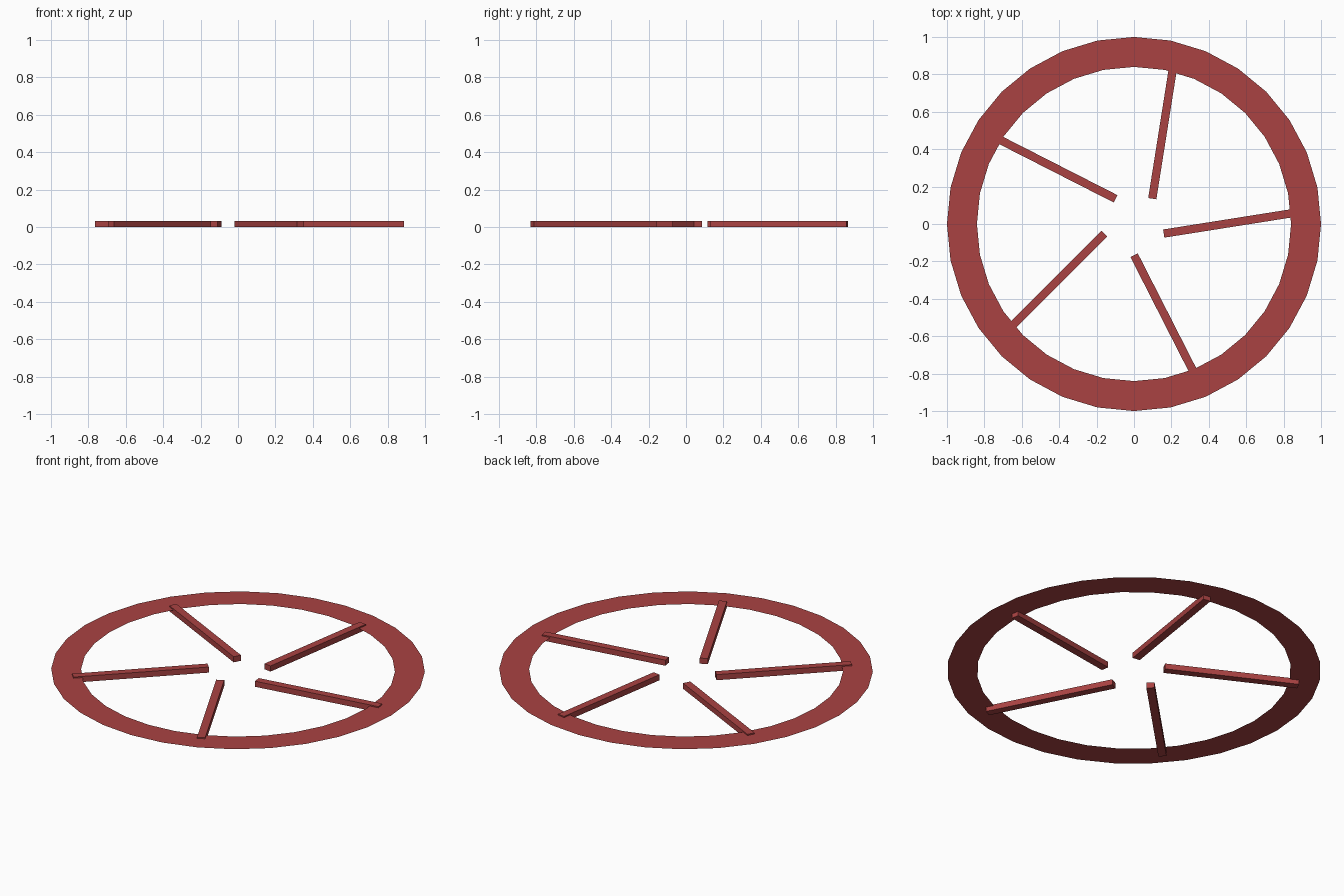
import bpy, bmesh
from math import cos, sin, radians, pi
from mathutils import Matrix

if "Cube" in bpy.data.objects:
    bpy.data.objects.remove(bpy.data.objects["Cube"])

red = bpy.data.materials.new("red")
red.diffuse_color = (0.40, 0.055, 0.055, 1)
red.use_nodes = True
red.node_tree.nodes["Principled BSDF"].inputs["Base Color"].default_value = red.diffuse_color


def add_object(name, bm):
    mesh = bpy.data.meshes.new(name)
    bm.to_mesh(mesh)
    bm.free()
    mesh.materials.append(red)
    obj = bpy.data.objects.new(name, mesh)
    bpy.context.collection.objects.link(obj)


# Flat ring: a thin sheet with 32 sides
SIDES, INNER, RING_Z = 32, 0.84, 0.026
bm = bmesh.new()
loops = [[bm.verts.new((r * cos(2 * pi * i / SIDES), r * sin(2 * pi * i / SIDES), RING_Z))
          for i in range(SIDES)] for r in (INNER, 1.0)]
for i in range(SIDES):
    j = (i + 1) % SIDES
    bm.faces.new((loops[0][i], loops[1][i], loops[1][j], loops[0][j]))
add_object("rim", bm)

# Five slanted bars, repeated every 72 degrees
LENGTH, WIDTH, HEIGHT = 0.735, 0.044, 0.033
for k in range(5):
    bm = bmesh.new()
    bmesh.ops.create_cube(bm, size=1, matrix=(
        Matrix.Rotation(radians(72 * k + 0.7), 4, 'Z')
        @ Matrix.Translation((0.522, 0, HEIGHT / 2))
        @ Matrix.Rotation(radians(8.3), 4, 'Z')
        @ Matrix.Diagonal((LENGTH, WIDTH, HEIGHT, 1))))
    add_object(f"spoke_{k + 1}", bm)
